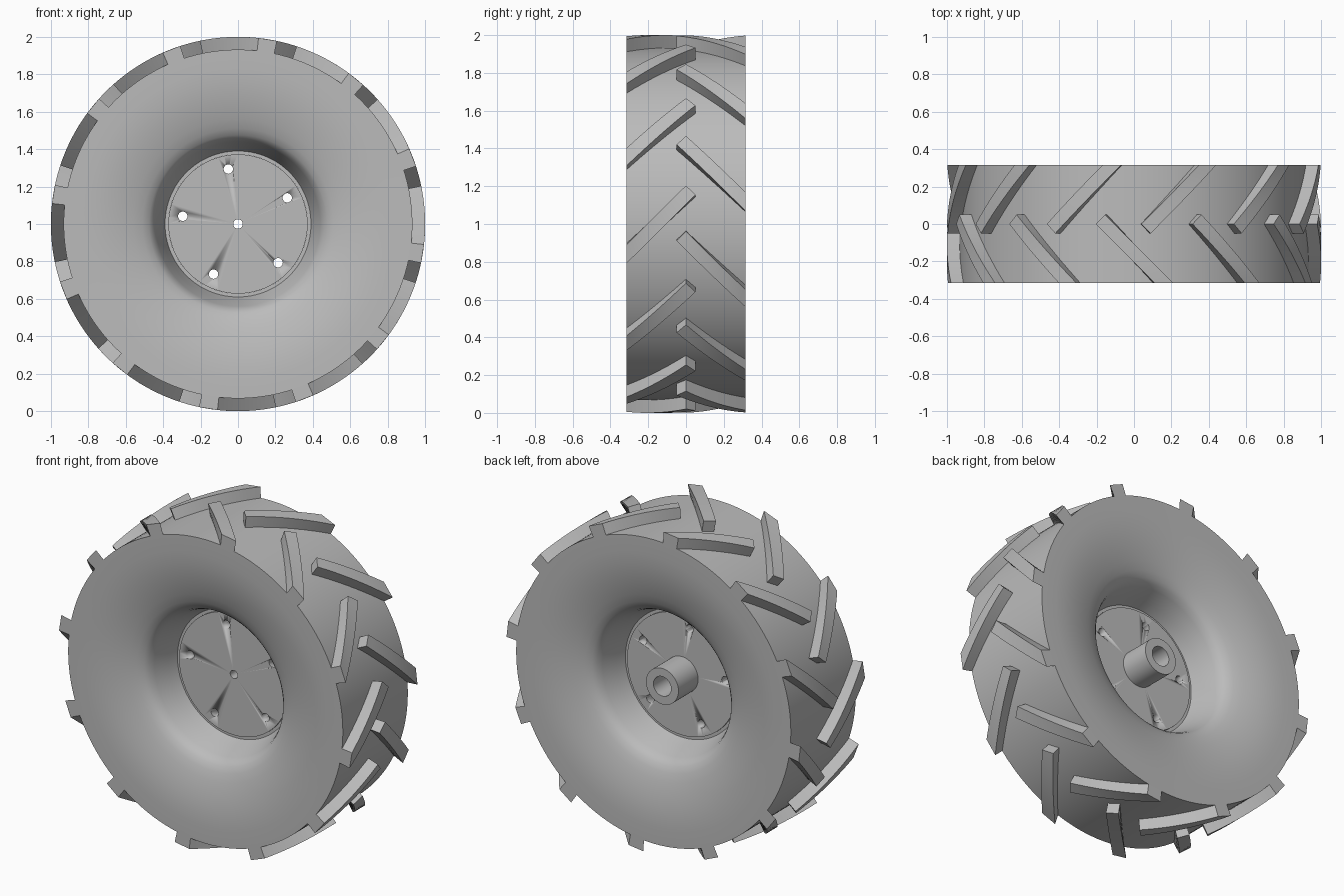
import bpy, bmesh, math
from mathutils import Matrix

cube = bpy.data.objects.get("Cube")
if cube:
    bpy.data.objects.remove(cube, do_unlink=True)

grey = bpy.data.materials.new("plain grey")
grey.use_nodes = True
COLOUR = (0.5, 0.5, 0.5, 1)
grey.diffuse_color = COLOUR
grey.node_tree.nodes["Principled BSDF"].inputs["Base Color"].default_value = COLOUR

HALF = 0.315     # half of the wheel width
TREAD = 0.932    # radius of the tyre carcass
CENTRE = (0, 0, 1)


def finish(name, bm, angle=30):
    bmesh.ops.recalc_face_normals(bm, faces=bm.faces)
    mesh = bpy.data.meshes.new(name)
    bm.to_mesh(mesh)
    bm.free()
    mesh.materials.append(grey)
    obj = bpy.data.objects.new(name, mesh)
    obj.location = CENTRE
    bpy.context.collection.objects.link(obj)
    bpy.ops.object.select_all(action='DESELECT')
    obj.select_set(True)
    bpy.context.view_layer.objects.active = obj
    bpy.ops.object.shade_smooth_by_angle(angle=math.radians(angle))
    return obj


def lathe(bm, profile, steps):
    """Turn a closed (radius, y) outline about the y axis."""
    rings = []
    for i in range(steps):
        a = math.tau * i / steps
        rings.append([bm.verts.new((r * math.cos(a), y, r * math.sin(a)))
                      for r, y in profile])
    n = len(profile)
    for i in range(steps):
        p, q = rings[i], rings[(i + 1) % steps]
        for j in range(n):
            k = (j + 1) % n
            bm.faces.new((p[j], p[k], q[k], q[j]))


# Tyre: dished sidewalls, the same on both sides
side = [(0.372, 0.03), (0.39, 0.03), (0.41, 0.09), (0.44, 0.18), (0.455, 0.212),
        (0.475, 0.233), (0.51, 0.252), (0.56, 0.27), (0.62, 0.287),
        (0.69, 0.302), (0.76, 0.311), (0.83, HALF), (TREAD, HALF)]
bm = bmesh.new()
lathe(bm, [(r, -y) for r, y in side] + side[::-1], 128)
finish("tyre", bm)

# Hub disc with a bored boss at the back
bm = bmesh.new()
lathe(bm, [(0.025, -0.04), (0.372, -0.04), (0.372, 0.04), (0.11, 0.04),
           (0.11, 0.23), (0.06, 0.23), (0.06, 0.04), (0.025, 0.04)], 64)
hub = finish("hub", bm)

# Five bolt holes cut through the disc
bm = bmesh.new()
for i in range(5):
    a = math.radians(28 + 72 * i)
    place = (Matrix.Translation((0.298 * math.cos(a), 0, 0.298 * math.sin(a)))
             @ Matrix.Rotation(math.pi / 2, 4, 'X'))
    bmesh.ops.create_cone(bm, cap_ends=True, segments=24, radius1=0.025,
                          radius2=0.025, depth=0.3, matrix=place)
cutter = finish("bolt_hole_cutter", bm)
cutter.hide_render = True
cut = hub.modifiers.new("bolt_holes", 'BOOLEAN')
cut.object = cutter
cut.operation = 'DIFFERENCE'
cut.solver = 'EXACT'
bpy.context.view_layer.objects.active = hub
bpy.ops.object.modifier_apply(modifier=cut.name)
bpy.data.objects.remove(cutter, do_unlink=True)


def add_lug(bm, turn, flip, steps=10):
    """Slanted bar wrapped round the tread, square at its inner end."""
    rows = []
    for i in range(steps + 1):
        t = i / steps
        row = []
        # Each edge: arc position and y, from the shoulder to past the middle
        for u0, u1, y1 in ((0.11, -0.205, 0.0), (0.21, -0.155, 0.05)):
            a = math.pi / 2 - (u0 + (u1 - u0) * t) - turn
            y = (-HALF + (y1 + HALF) * t) * flip
            for r in (TREAD - 0.02, 1.0):
                row.append(bm.verts.new((r * math.cos(a), y, r * math.sin(a))))
        rows.append(row)
    for p, q in zip(rows, rows[1:]):
        for j, k in ((0, 1), (1, 3), (3, 2), (2, 0)):
            bm.faces.new((p[j], p[k], q[k], q[j]))
    for end in (rows[0], rows[-1]):
        bm.faces.new([end[j] for j in (0, 1, 3, 2)])


# Tread lugs: twelve each side, staggered in a herringbone
for name, flip, offset in (("front_lugs", 1, 0), ("back_lugs", -1, 14)):
    bm = bmesh.new()
    for i in range(12):
        add_lug(bm, math.radians(30 * i + offset), flip)
    finish(name, bm)
